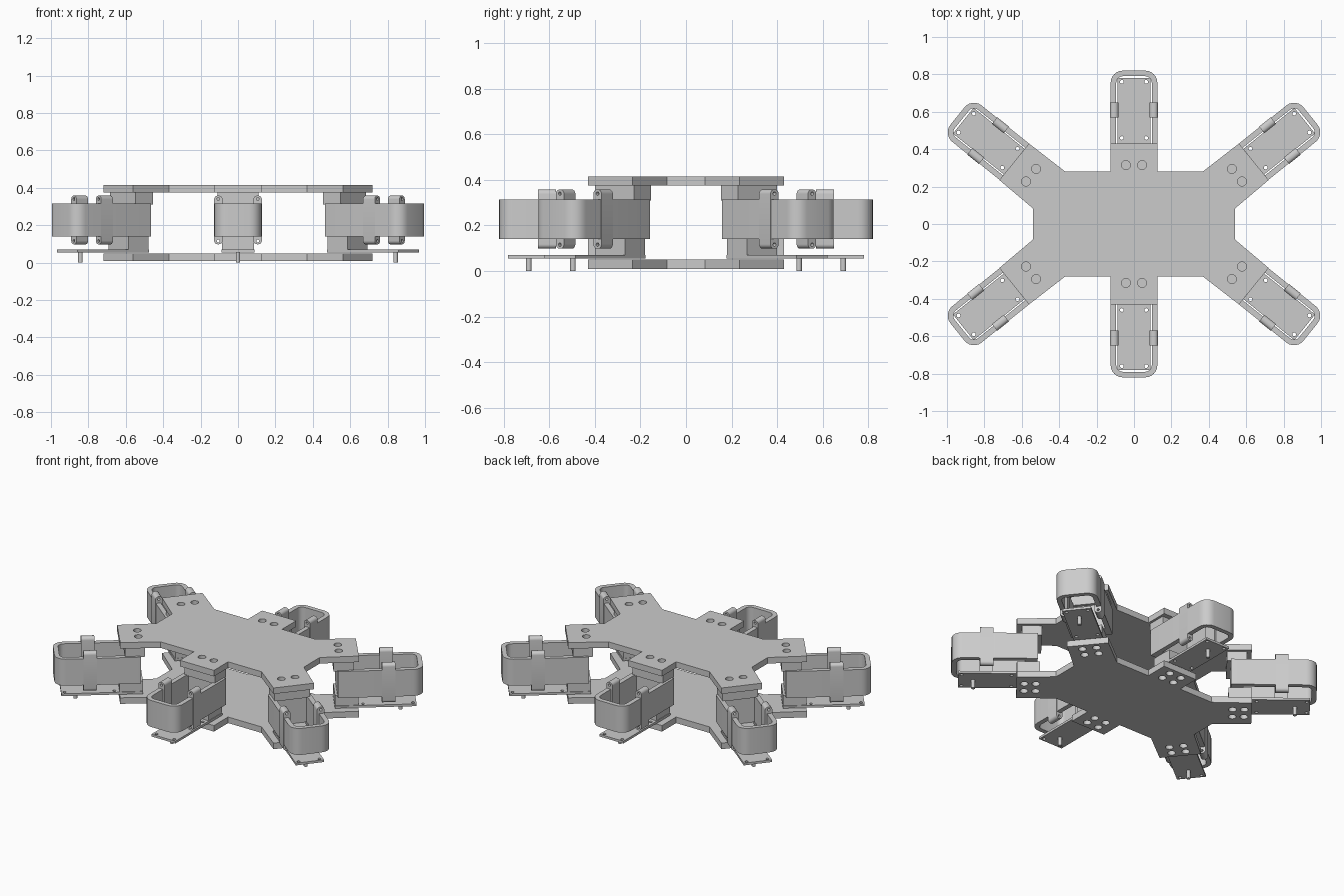
import bpy, math
from math import cos, sin, pi
from mathutils import Matrix, Vector

if "Cube" in bpy.data.objects:
    bpy.data.objects.remove(bpy.data.objects["Cube"])


def circle(x, y, r, n=20):
    return [(x + r * cos(2 * pi * i / n), y + r * sin(2 * pi * i / n)) for i in range(n)]


def rounded(x0, x1, y0, y1, radii, n=6):
    """Rectangle outline; radii for corners: low-left, low-right, up-right, up-left."""
    pts = []
    corners = [(x0, y0, 1, 1), (x1, y0, -1, 1), (x1, y1, -1, -1), (x0, y1, 1, -1)]
    for k, ((x, y, sx, sy), r) in enumerate(zip(corners, radii)):
        if r == 0:
            pts.append((x, y))
            continue
        for i in range(n + 1):
            a = pi + k * pi / 2 + i / n * pi / 2
            pts.append((x + sx * r + r * cos(a), y + sy * r + r * sin(a)))
    return pts


def prism(name, loops, z0, z1, matrix=Matrix()):
    """Filled outline with holes, extruded from z0 to z1."""
    cu = bpy.data.curves.new(name, 'CURVE')
    cu.dimensions = '2D'
    cu.fill_mode = 'BOTH'
    cu.extrude = (z1 - z0) / 2
    for loop in loops:
        sp = cu.splines.new('POLY')
        sp.points.add(len(loop) - 1)
        for p, (x, y) in zip(sp.points, loop):
            p.co = (x, y, 0, 1)
        sp.use_cyclic_u = True
    tmp = bpy.data.objects.new(name + "_outline", cu)
    bpy.context.collection.objects.link(tmp)
    dg = bpy.context.evaluated_depsgraph_get()
    me = bpy.data.meshes.new_from_object(tmp.evaluated_get(dg))
    bpy.data.objects.remove(tmp)
    me.transform(matrix @ Matrix.Translation((0, 0, (z0 + z1) / 2)))
    ob = bpy.data.objects.new(name, me)
    bpy.context.collection.objects.link(ob)
    bpy.context.view_layer.objects.active = ob
    ob.select_set(True)
    bpy.ops.object.shade_smooth_by_angle(angle=math.radians(35))
    ob.select_set(False)
    return ob


def rect(x0, x1, y0, y1):
    return rounded(x0, x1, y0, y1, (0, 0, 0, 0))


# Leg frames: local +y points outward, origin at the end of each plate arm
ARM = math.radians(38.8)
legs = {}
for sy, side in ((1, "back"), (-1, "front")):
    legs[side + "_middle"] = (Vector((0, 0.43 * sy, 0)), sy * pi / 2)
    for sx, hand in ((1, "right"), (-1, "left")):
        legs[side + "_" + hand] = (Vector((0.64 * sx, 0.333 * sy, 0)),
                                   math.atan2(sy * sin(ARM), sx * cos(ARM)))
frames = {n: Matrix.Translation(p) @ Matrix.Rotation(a - pi / 2, 4, 'Z')
          for n, (p, a) in legs.items()}

# Six-armed chassis plates
quarter = [(0.54, 0.083), (0.72, 0.235), (0.561, 0.43), (0.37, 0.282),
           (0.125, 0.282), (0.125, 0.43)]
outline = (quarter + [(-x, y) for x, y in reversed(quarter)]
           + [(-x, -y) for x, y in quarter] + [(x, -y) for x, y in reversed(quarter)])


def arm_holes(rows):
    holes = []
    for m in frames.values():
        for s in rows:
            for t in (-0.043, 0.043):
                c = m @ Vector((t, s, 0))
                holes.append(circle(c.x, c.y, 0.024))
    return holes


prism("bottom_plate", [outline] + arm_holes((-0.115, -0.045)), 0.01, 0.05)
prism("top_plate", [outline] + arm_holes((-0.115,)), 0.375, 0.415)

# Leg modules
for leg, m in frames.items():
    # open housing ring with rounded outer end
    prism(leg + "_housing", [rounded(-0.125, 0.125, -0.125, 0.39, (0, 0, 0.065, 0.065)),
                             rounded(-0.095, 0.095, -0.05, 0.36, (0, 0, 0.035, 0.035))],
          0.14, 0.315, m)
    # mounts joining the housing to both plates
    prism(leg + "_upper_mount", [rect(-0.11, 0.11, -0.15, -0.03)], 0.31, 0.3745, m)
    prism(leg + "_lower_mount", [rect(-0.085, 0.085, -0.14, 0)], 0.071, 0.14, m)
    # thin base sheet with corner screw holes
    prism(leg + "_base_sheet",
          [rect(-0.088, 0.088, -0.14, 0.35)]
          + [circle(t, s, 0.01, 12) for t in (-0.065, 0.065) for s in (0.03, 0.33)],
          0.055, 0.07, m)
    # peg under the base sheet
    prism(leg + "_peg", [circle(0, 0.26, 0.012, 16)], 0, 0.056, m)
    # rounded side lugs, drilled lengthwise at top and bottom
    for sx, hand in ((-1, "left"), (1, "right")):
        x0, x1 = sorted((0.083 * sx, 0.128 * sx))
        prism(leg + "_" + hand + "_lug",
              [rounded(x0, x1, 0.098, 0.358, (0.02,) * 4),
               circle(0.106 * sx, 0.34, 0.008, 12), circle(0.106 * sx, 0.116, 0.008, 12)],
              -0.22, -0.14, m @ Matrix.Rotation(pi / 2, 4, 'X'))
